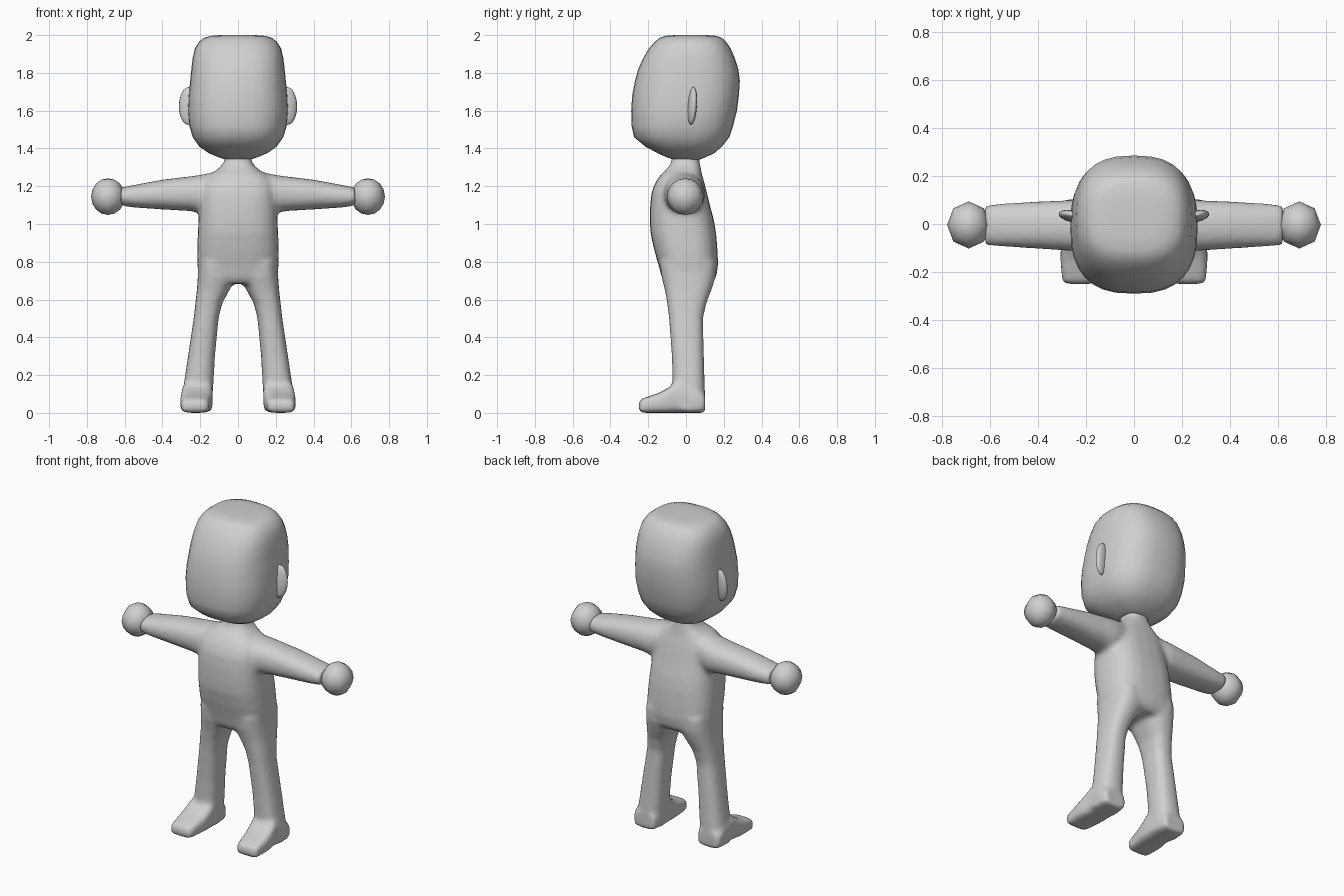
import bpy, bmesh, math
from mathutils import Vector

if "Cube" in bpy.data.objects:
    bpy.data.objects.remove(bpy.data.objects["Cube"])

skin = bpy.data.materials.new("plain grey")
skin.diffuse_color = (0.63, 0.63, 0.63, 1)
skin.use_nodes = True
skin.node_tree.nodes["Principled BSDF"].inputs["Base Color"].default_value = skin.diffuse_color


def sp(v, n):
    """Signed power used for rounded-box outlines."""
    return math.copysign(abs(v) ** (2 / n), v)


def loft(bm, rings, axis, n=2.6, segs=24, mirror=1):
    """Skin rounded-box rings given as (position, a0, a1, b0, b1) along an axis."""
    loops = []
    for pos, a0, a1, b0, b1 in rings:
        loop = []
        for i in range(segs):
            t = 2 * math.pi * i / segs
            a = (a0 + a1) / 2 + (a1 - a0) / 2 * sp(math.cos(t), n)
            b = (b0 + b1) / 2 + (b1 - b0) / 2 * sp(math.sin(t), n)
            x, y, z = {"x": (pos, a, b), "y": (a, pos, b), "z": (a, b, pos)}[axis]
            loop.append(bm.verts.new((x * mirror, y, z)))
        loops.append(loop)
    faces = [bm.faces.new(loops[0]), bm.faces.new(loops[-1])]
    for p, q in zip(loops, loops[1:]):
        for i in range(segs):
            j = (i + 1) % segs
            faces.append(bm.faces.new((p[i], p[j], q[j], q[i])))
    bmesh.ops.recalc_face_normals(bm, faces=faces)


def finish(name, bm):
    me = bpy.data.meshes.new(name)
    bm.to_mesh(me)
    bm.free()
    me.materials.append(skin)
    me.polygons.foreach_set("use_smooth", [True] * len(me.polygons))
    ob = bpy.data.objects.new(name, me)
    bpy.context.collection.objects.link(ob)
    return ob


def ball(name, centre, radii, segs, rings):
    bm = bmesh.new()
    bmesh.ops.create_uvsphere(bm, u_segments=segs, v_segments=rings, radius=1)
    for v in bm.verts:
        v.co = Vector([c + r * k for c, r, k in zip(centre, radii, v.co)])
    return finish(name, bm)


# Head: soft box, narrower at the crown and chin
head = [(1.34, .06, -.06, .07), (1.352, .10, -.10, .10), (1.375, .155, -.15, .15),
        (1.41, .205, -.215, .19), (1.46, .24, -.275, .23), (1.52, .258, -.288, .25),
        (1.60, .265, -.29, .27), (1.68, .261, -.285, .28), (1.76, .253, -.27, .285),
        (1.82, .247, -.253, .277), (1.88, .24, -.226, .258), (1.93, .228, -.195, .236),
        (1.965, .206, -.165, .212), (1.985, .18, -.14, .19), (1.996, .145, -.11, .16),
        (2.0, .09, -.06, .11)]
bm = bmesh.new()
loft(bm, [(z, -w, w, y0, y1) for z, w, y0, y1 in head], "z", 2.6, 32)
finish("head", bm)

# Body: torso, legs, feet and arms fused into one skin
torso = [(.685, .17, -.11, .135), (.72, .208, -.13, .16), (.78, .216, -.145, .17),
         (.86, .217, -.168, .167), (.95, .213, -.188, .16), (1.02, .209, -.192, .148),
         (1.10, .205, -.19, .127), (1.17, .202, -.182, .11), (1.22, .19, -.162, .097),
         (1.26, .155, -.135, .085), (1.285, .115, -.108, .08), (1.31, .085, -.085, .076),
         (1.34, .07, -.075, .07), (1.40, .07, -.07, .07)]
leg = [(.80, .01, .21, -.14, .16), (.72, .012, .213, -.13, .157), (.65, .045, .218, -.112, .135),
       (.58, .083, .226, -.10, .108), (.50, .103, .235, -.09, .09), (.30, .122, .265, -.075, .095),
       (.12, .132, .292, -.07, .10), (.01, .14, .30, -.07, .10)]
foot = [(-.25, .165, .288, .01, .06), (-.235, .155, .30, 0, .075), (-.14, .14, .307, 0, .107),
        (-.09, .135, .304, 0, .135), (-.05, .133, .297, 0, .17), (.06, .138, .302, 0, .12),
        (.102, .15, .292, 0, .10)]
arm = [(.0, -.12, .07, 1.08, 1.28), (.10, -.12, .085, 1.06, 1.28), (.20, -.118, .10, 1.058, 1.26),
       (.25, -.113, .10, 1.068, 1.253), (.40, -.103, .094, 1.077, 1.235),
       (.55, -.094, .085, 1.087, 1.207), (.62, -.088, .078, 1.097, 1.193)]
bm = bmesh.new()
loft(bm, [(z, -w, w, y0, y1) for z, w, y0, y1 in torso], "z", 2.7)
for s in (1, -1):
    loft(bm, leg, "z", 2.6, mirror=s)
    loft(bm, foot, "y", 4, mirror=s)
    loft(bm, arm, "x", 2.3, mirror=s)
body = finish("body", bm)
fuse = body.modifiers.new("fuse", "REMESH")
fuse.mode = "VOXEL"
fuse.voxel_size = 0.014
fuse.use_smooth_shade = True
soft = body.modifiers.new("soften", "SMOOTH")
soft.factor = 0.5
soft.iterations = 6

# Hands and ears on both sides
for s, side in ((1, "left"), (-1, "right")):
    ball(side + "_hand", (s * .688, -.004, 1.145), (.09, .098, .097), 8, 8)
    ear = ball(side + "_ear", (0, 0, 0), (.052, .023, .10), 16, 12)
    ear.location = (s * .262, .033, 1.625)
    ear.rotation_euler = (math.radians(-4), 0, s * math.radians(12))
